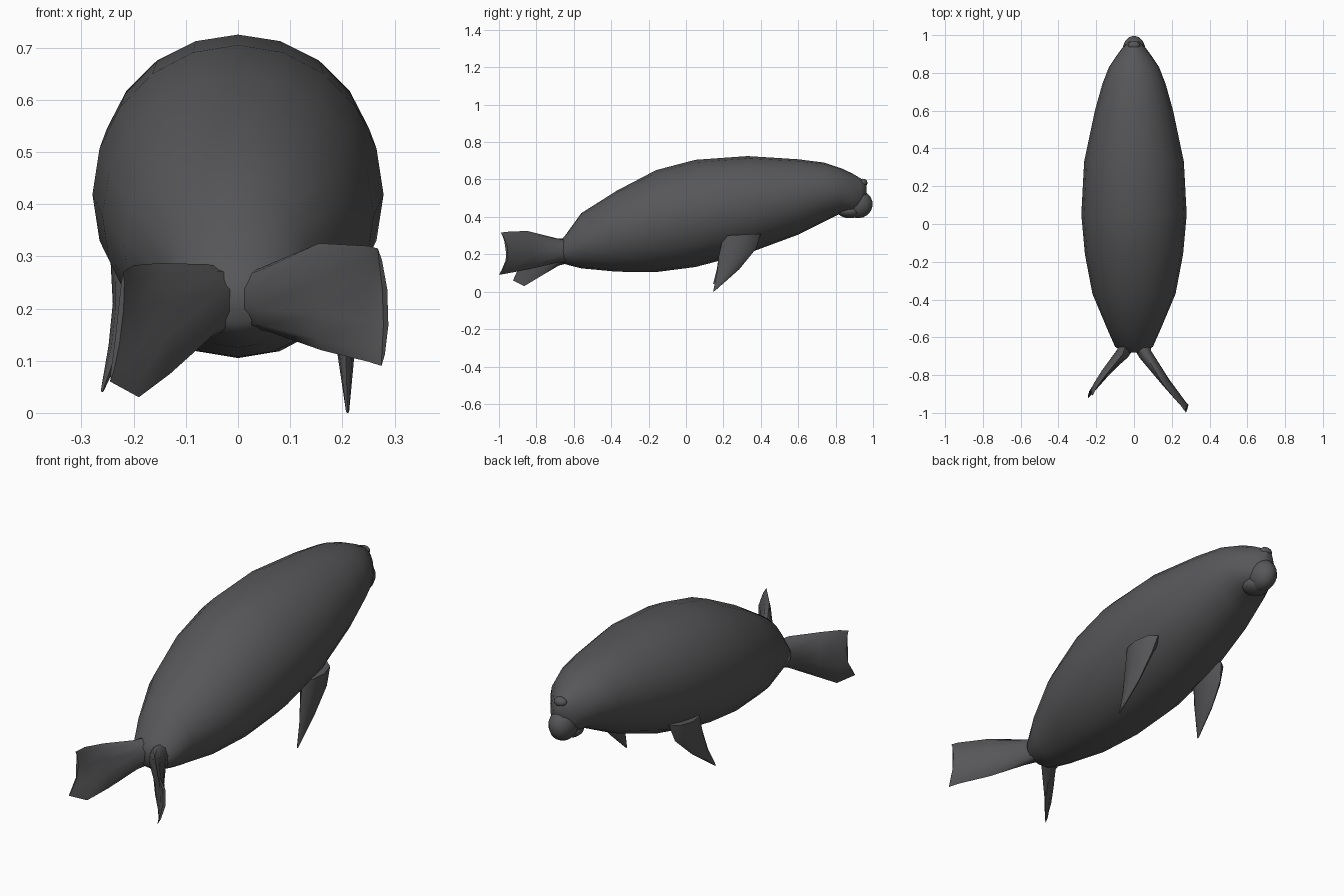
import bpy, bmesh, math
from mathutils import Vector as V

if "Cube" in bpy.data.objects:
    bpy.data.objects.remove(bpy.data.objects["Cube"])

grey = bpy.data.materials.new("dark grey skin")
grey.diffuse_color = (0.095, 0.095, 0.1, 1)
grey.use_nodes = True
grey.node_tree.nodes["Principled BSDF"].inputs["Base Color"].default_value = grey.diffuse_color


def finish(obj, angle=60):
    obj.data.materials.append(grey)
    bpy.ops.object.select_all(action='DESELECT')
    obj.select_set(True)
    bpy.context.view_layer.objects.active = obj
    bpy.ops.object.shade_smooth_by_angle(angle=math.radians(angle))
    return obj


def loft(name, sections, sides, angle=60):
    """Skin elliptical sections: (top, bottom, half-thickness vector, bow vector)."""
    bm = bmesh.new()
    rings = []
    for top, bot, side, bow in sections:
        top, bot, side, bow = V(top), V(bot), V(side), V(bow)
        mid, up = (top + bot) / 2, (top - bot) / 2
        ring = []
        for i in range(sides):
            a = 2 * math.pi * i / sides
            c, s = math.cos(a), math.sin(a)
            ring.append(bm.verts.new(mid + up * c + side * s + bow * (1 - c * c)))
        rings.append(ring)
    for r, q in zip(rings, rings[1:]):
        for i in range(sides):
            j = (i + 1) % sides
            bm.faces.new((r[i], r[j], q[j], q[i]))
    bm.faces.new(rings[0][::-1])
    bm.faces.new(rings[-1])
    bmesh.ops.recalc_face_normals(bm, faces=bm.faces)
    mesh = bpy.data.meshes.new(name)
    bm.to_mesh(mesh)
    bm.free()
    obj = bpy.data.objects.new(name, mesh)
    bpy.context.collection.objects.link(obj)
    return finish(obj, angle)


# Body: y, top z, bottom z, half width
profile = [(-.68, .265, .17, .05), (-.65, .295, .148, .10), (-.56, .42, .125, .14),
           (-.37, .54, .107, .22), (-.16, .65, .105, .26), (.05, .705, .132, .279),
           (.33, .725, .205, .264), (.6, .708, .305, .207), (.74, .69, .375, .168),
           (.83, .66, .42, .133), (.89, .632, .42, .093), (.935, .605, .43, .06),
           (.965, .582, .50, .025)]
N = (0, 0, 0)
loft("body", [((0, y, t), (0, y, b), (w, 0, 0), N) for y, t, b, w in profile], 20)

# Drooping muzzle and nose
for name, loc, size in [("muzzle", (0, .92, .468), (.062, .078, .075)),
                        ("chin", (0, .875, .43), (.062, .065, .037)),
                        ("nose", (0, .945, .582), (.032, .025, .022))]:
    bpy.ops.mesh.primitive_uv_sphere_add(segments=14, ring_count=9, location=loc)
    o = bpy.context.object
    o.name, o.scale = name, size
    finish(o)

# Front flippers: leading edge, trailing edge, thickness
for name, s, dx, dz in [("front_flipper_right", 1, 0, 0), ("front_flipper_left", -1, .05, .04)]:
    loft(name, [((s * .19, .40, .31), (s * .20, .20, .30), (.05, 0, 0), N),
                ((s * .205, .375, .23), (s * (.205 + dx * .2), .175, .19), (.03, 0, 0), N),
                ((s * (.207 + dx * .5), .285, .12 + dz * .5),
                 (s * (.207 + dx * .5), .165, .10 + dz * .5), (.016, 0, 0), N),
                ((s * (.21 + dx), .155, .005 + dz), (s * (.21 + dx), .145, dz), (.003, 0, 0), N)], 8, 50)

# Hind flippers: fan-shaped scooped blades with a forked tip
loft("hind_flipper_right", [
    ((0.03, -.60, .27), (.03, -.60, .16), (.05, .03, 0), N),
    ((.06, -.69, .285), (.06, -.69, .155), (.032, .02, 0), N),
    ((.155, -.85, .325), (.16, -.84, .12), (.017, .012, 0), (.012, .012, 0)),
    ((.25, -.965, .32), (.25, -.955, .098), (.009, .006, 0), (.015, .015, 0)),
    ((.268, -.99, .315), (.275, -1.0, .09), (.005, .004, 0), (.012, .04, 0))], 10, 50)
loft("hind_flipper_left", [
    ((-.03, -.60, .28), (-.03, -.60, .16), (.05, -.03, 0), N),
    ((-.06, -.69, .285), (-.06, -.68, .14), (.03, -.02, 0), N),
    ((-.15, -.80, .287), (-.13, -.79, .075), (.016, -.012, 0), (-.012, .012, 0)),
    ((-.20, -.87, .283), (-.19, -.865, .03), (.009, -.006, 0), (-.012, .015, 0)),
    ((-.22, -.91, .27), (-.245, -.925, .06), (.005, -.004, 0), (.005, .035, 0))], 10, 50)
